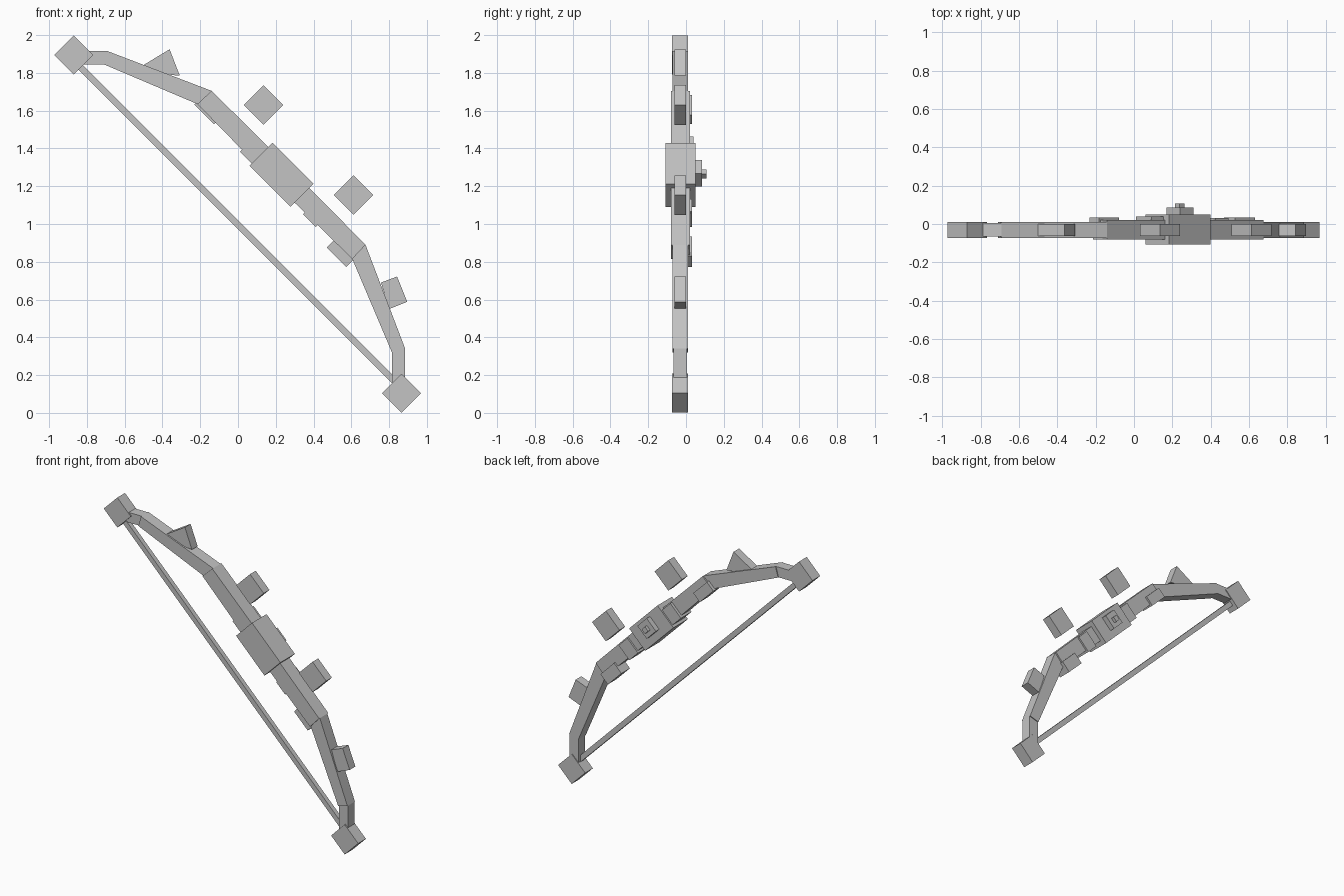
import bpy
import bmesh
from mathutils import Vector

cube = bpy.data.objects.get("Cube")
if cube:
    bpy.data.objects.remove(cube)

grey = bpy.data.materials.new("plain_grey")
grey.use_nodes = True
COLOUR = (0.55, 0.55, 0.55, 1)
grey.diffuse_color = COLOUR
grey.node_tree.nodes["Principled BSDF"].inputs["Base Color"].default_value = COLOUR


def prism(name, outline, y0, y1):
    """Extrude an outline of (x, z) points from y0 to y1."""
    bm = bmesh.new()
    front = bm.faces.new([bm.verts.new((x, y0, z)) for x, z in outline])
    out = bmesh.ops.extrude_face_region(bm, geom=[front])
    moved = [v for v in out["geom"] if isinstance(v, bmesh.types.BMVert)]
    bmesh.ops.translate(bm, verts=moved, vec=(0, y1 - y0, 0))
    bmesh.ops.recalc_face_normals(bm, faces=bm.faces)
    mesh = bpy.data.meshes.new(name)
    bm.to_mesh(mesh)
    bm.free()
    mesh.materials.append(grey)
    obj = bpy.data.objects.new(name, mesh)
    bpy.context.collection.objects.link(obj)
    return obj


def block(name, centre, length, width, y0, y1):
    """Box lying along the diagonal of the bow."""
    c = Vector(centre)
    along = Vector((1, -1)).normalized() * length / 2
    across = Vector((1, 1)).normalized() * width / 2
    prism(name, [c - along - across, c + along - across,
                 c + along + across, c - along + across], y0, y1)


def mirror(points):
    """Reflect points across the middle of the bow."""
    return [(z - 1.03, x + 1.03) for x, z in points]


# Limbs: recurved tip, slanted arm and inner arm on each half
outer = [(-0.87, 1.915), (-0.69, 1.915), (-0.14, 1.705), (0.24, 1.33)]
inner = [(-0.87, 1.845), (-0.71, 1.845), (-0.215, 1.635), (0.2, 1.21)]
parts = [("tip", -0.065, 0.005), ("arm", -0.072, 0.01), ("inner_arm", -0.08, 0.02)]
for half in ("upper", "lower"):
    for i, (part, y0, y1) in enumerate(parts):
        quad = [outer[i], outer[i + 1], inner[i + 1], inner[i]]
        if half == "lower":
            quad = mirror(quad)
        prism(f"{half}_limb_{part}", quad, y0, y1)

# Square end caps and the string between them
block("upper_end_cap", (-0.87, 1.895), 0.146, 0.146, -0.073, 0.011)
block("lower_end_cap", (0.865, 0.104), 0.146, 0.146, -0.073, 0.011)
block("bow_string", (0, 0.995), 2.42, 0.034, -0.046, -0.014)

# Grip with a stepped boss on its back
block("grip", (0.23, 1.26), 0.306, 0.172, -0.108, 0.05)
block("back_boss", (0.24, 1.268), 0.1, 0.1, 0.04, 0.086)
block("back_stud", (0.238, 1.265), 0.035, 0.035, 0.08, 0.108)

# Binding blocks around the limbs
block("upper_neck_binding", (0.085, 1.39), 0.095, 0.115, -0.075, 0.04)
block("lower_neck_binding", (0.418, 1.058), 0.095, 0.115, -0.075, 0.032)
block("upper_binding", (-0.155, 1.605), 0.147, 0.07, -0.06, 0.033)
block("lower_binding", (0.55, 0.853), 0.147, 0.08, -0.06, 0.033)

# Floating squares in front of the bow
block("upper_floating_square", (0.135, 1.63), 0.148, 0.148, -0.062, 0)
block("lower_floating_square", (0.612, 1.153), 0.148, 0.148, -0.062, 0)

# Spikes on the slanted arms
prism("upper_spike", [(-0.503, 1.84), (-0.362, 1.925), (-0.308, 1.785), (-0.47, 1.80)],
      -0.062, 0)
prism("lower_spike", [(0.757, 0.69), (0.842, 0.722), (0.896, 0.588), (0.80, 0.55)],
      -0.062, 0)
